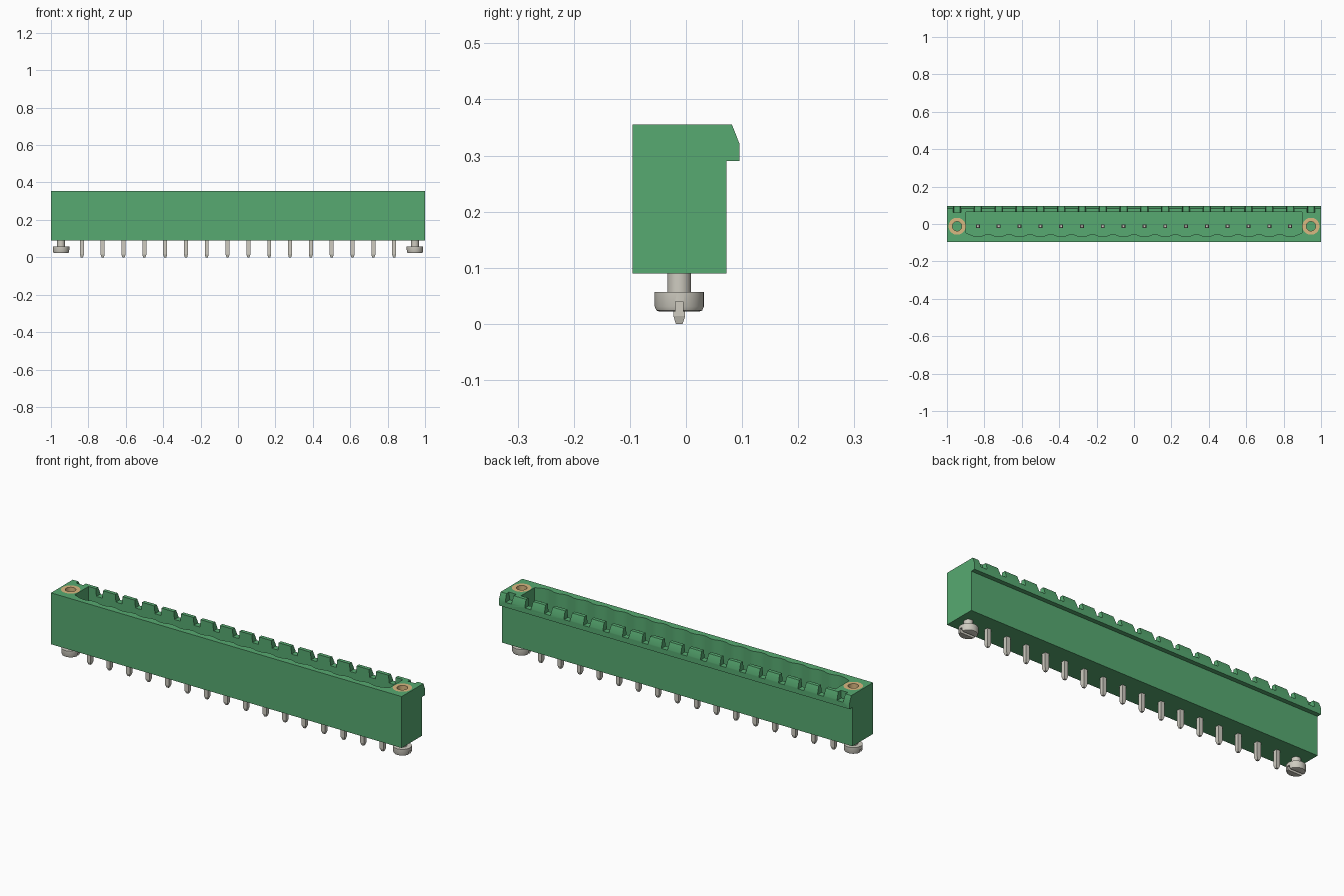
import bpy, bmesh, math
from mathutils import Matrix

if "Cube" in bpy.data.objects:
    bpy.data.objects.remove(bpy.data.objects["Cube"], do_unlink=True)

PITCH = 0.1113
PINS = [(i - 7.5) * PITCH for i in range(16)]
SCREW_X = 8.5 * PITCH
AXIS_Y = -0.012
TOP, BASE, FLOOR = 0.355, 0.09, 0.16


def material(name, rgb):
    m = bpy.data.materials.new(name)
    m.use_nodes = True
    m.diffuse_color = (*rgb, 1)
    m.node_tree.nodes["Principled BSDF"].inputs["Base Color"].default_value = (*rgb, 1)
    return m


GREEN = material("green plastic", (0.095, 0.40, 0.165))
METAL = material("tinned metal", (0.62, 0.60, 0.53))
BRASS = material("brass", (0.70, 0.48, 0.22))


def finish(name, bm, mat):
    bmesh.ops.recalc_face_normals(bm, faces=bm.faces)
    mesh = bpy.data.meshes.new(name)
    bm.to_mesh(mesh)
    bm.free()
    mesh.materials.append(mat)
    obj = bpy.data.objects.new(name, mesh)
    bpy.context.collection.objects.link(obj)
    return obj


def prism(bm, points, depth):
    """Extrude a closed 3D outline along the depth vector."""
    face = bm.faces.new([bm.verts.new(p) for p in points])
    new = bmesh.ops.extrude_face_region(bm, geom=[face])["geom"]
    bmesh.ops.translate(bm, vec=depth, verts=[v for v in new if isinstance(v, bmesh.types.BMVert)])


def lathe(name, profile, x, mat, sides=40, closed=False):
    """Revolve (radius, z) points about the vertical axis at x."""
    bm = bmesh.new()
    rings = []
    for r, z in profile:
        angles = [2 * math.pi * (i + 0.5) / sides for i in range(sides)]
        rings.append([bm.verts.new((x + r * math.cos(a), AXIS_Y + r * math.sin(a), z)) for a in angles])
    pairs = list(zip(rings, rings[1:]))
    if closed:
        pairs.append((rings[-1], rings[0]))
    else:
        bm.faces.new(rings[0])
        bm.faces.new(rings[-1])
    for a, b in pairs:
        for i in range(sides):
            j = (i + 1) % sides
            bm.faces.new((a[i], a[j], b[j], b[i]))
    return finish(name, bm, mat)


def cut(obj, cutter):
    mod = obj.modifiers.new("cut", "BOOLEAN")
    mod.operation = "DIFFERENCE"
    mod.solver = "EXACT"
    mod.object = cutter
    bpy.context.view_layer.update()
    graph = bpy.context.evaluated_depsgraph_get()
    mesh = bpy.data.meshes.new_from_object(obj.evaluated_get(graph))
    obj.modifiers.clear()
    obj.data = mesh
    bpy.data.objects.remove(cutter, do_unlink=True)


def smooth(obj):
    bpy.ops.object.select_all(action="DESELECT")
    obj.select_set(True)
    bpy.context.view_layer.objects.active = obj
    bpy.ops.object.shade_smooth_by_angle(angle=math.radians(35))


# Housing with an overhanging latch lip along the back
bm = bmesh.new()
side = [(-0.095, BASE), (0.072, BASE), (0.072, 0.29), (0.095, 0.29),
        (0.095, 0.322), (0.082, TOP), (-0.095, TOP)]
prism(bm, [(-1, y, z) for y, z in side], (2, 0, 0))
housing = finish("housing", bm, GREEN)

# Socket cavity, its front wall scalloped around each pin
outline = [(0.897, 0.063), (-0.897, 0.063), (-0.897, -0.048)]
for x in PINS:
    for k in range(-3, 4):
        outline.append((x + k * 0.0135, -0.057 - 0.010 * (1 - (k / 3) ** 2)))
outline.append((0.897, -0.048))
bm = bmesh.new()
prism(bm, [(x, y, FLOOR) for x, y in outline], (0, 0, 0.3))
cut(housing, finish("cavity_cutter", bm, GREEN))

# Notches dividing the back lip into teeth
bm = bmesh.new()
for i in range(18):
    x = (i - 8.5) * PITCH
    shape = [(-0.017, 0.316), (0.017, 0.316), (0.021, 0.36), (-0.021, 0.36)]
    prism(bm, [(x + dx, 0.0615, z) for dx, z in shape], (0, 0.05, 0))
cut(housing, finish("notch_cutter", bm, GREEN))

# Holes that hold the threaded inserts
for x in (-SCREW_X, SCREW_X):
    cut(housing, lathe("hole_cutter", [(0.0455, 0.2), (0.0455, 0.4)], x, GREEN))
smooth(housing)

# Square contact pins with tapered ends
root2 = math.sqrt(2)
for n, x in enumerate(PINS, 1):
    lathe(f"contact_pin_{n}",
          [(h * root2, z) for h, z in ((0.006, 0), (0.0105, 0.014), (0.0105, 0.295), (0.006, 0.31))],
          x, METAL, sides=4)

# Threaded inserts and slotted screws at both ends
for label, x in (("right", -SCREW_X), ("left", SCREW_X)):
    smooth(lathe(f"{label}_insert", [(0.0455, 0.2), (0.0455, TOP), (0.025, TOP), (0.025, 0.2)],
                 x, BRASS, closed=True))
    screw = lathe(f"{label}_screw",
                  [(0.036, 0.022), (0.041, 0.024), (0.044, 0.031), (0.044, 0.057),
                   (0.021, 0.057), (0.021, 0.1)], x, METAL)
    bm = bmesh.new()
    place = Matrix.Translation((x, AXIS_Y, 0.025)) @ Matrix.Diagonal((0.2, 0.014, 0.03, 1))
    bmesh.ops.create_cube(bm, size=1, matrix=place)
    cut(screw, finish("slot_cutter", bm, METAL))
    smooth(screw)
